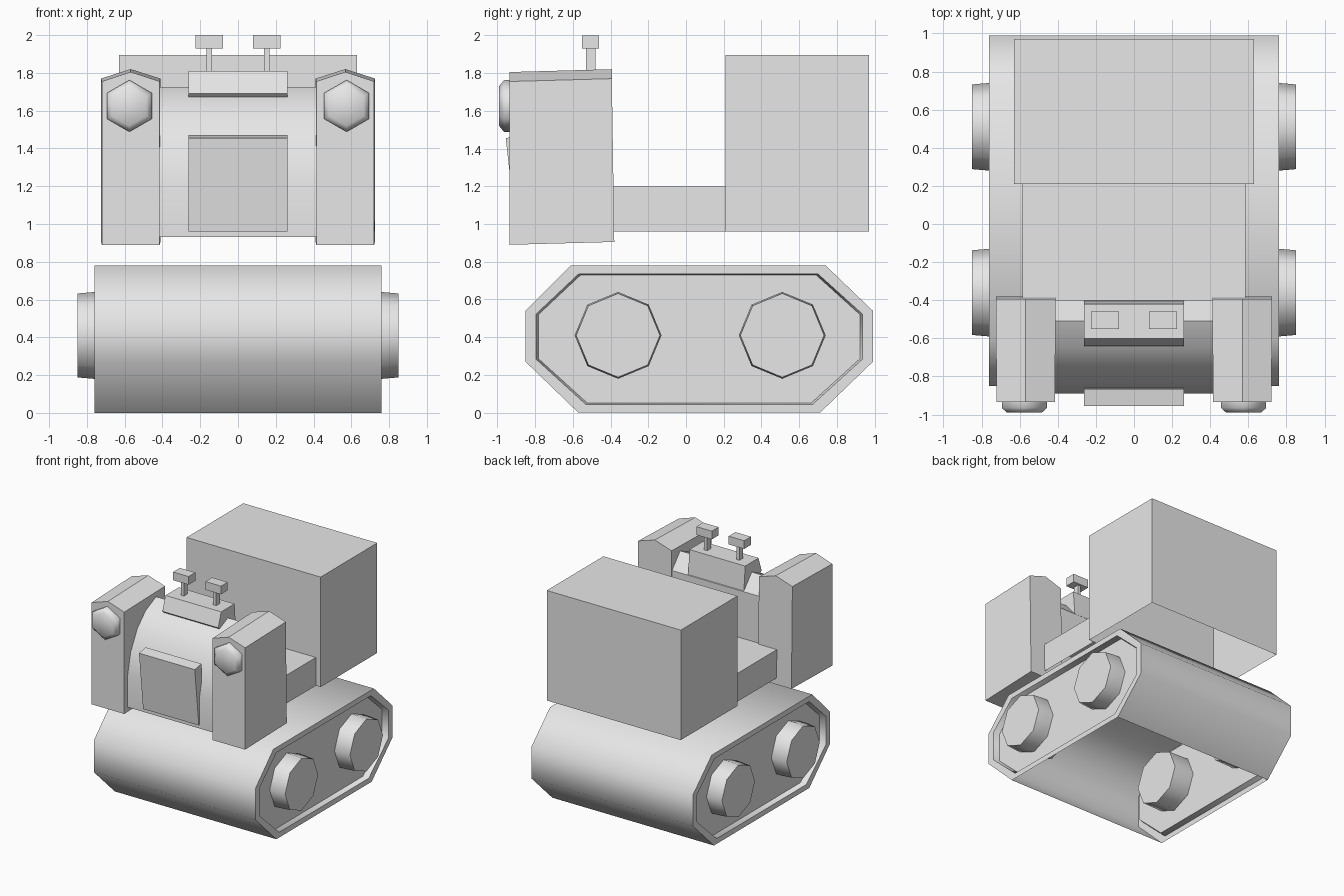
import bpy, bmesh, math

if "Cube" in bpy.data.objects:
    bpy.data.objects.remove(bpy.data.objects["Cube"], do_unlink=True)

grey = bpy.data.materials.new("plain grey")
grey.use_nodes = True
grey.diffuse_color = (0.8, 0.8, 0.8, 1)
grey.node_tree.nodes["Principled BSDF"].inputs["Base Color"].default_value = (0.8, 0.8, 0.8, 1)


def loft(name, rings, smooth=None, open_bottom=False):
    """Skin a stack of matching rings, cap both ends, optionally drop the underside."""
    bm = bmesh.new()
    loops = [[bm.verts.new(p) for p in ring] for ring in rings]
    n = len(loops[0])
    for a, b in zip(loops, loops[1:]):
        for i in range(n):
            j = (i + 1) % n
            bm.faces.new((a[i], a[j], b[j], b[i]))
    bm.faces.new(loops[0])
    bm.faces.new(loops[-1])
    bmesh.ops.recalc_face_normals(bm, faces=bm.faces)
    if open_bottom:
        low = min(v.co.z for v in bm.verts) + 0.001
        under = [f for f in bm.faces if all(v.co.z < low for v in f.verts)]
        bmesh.ops.delete(bm, geom=under, context='FACES_ONLY')
    mesh = bpy.data.meshes.new(name)
    bm.to_mesh(mesh)
    bm.free()
    mesh.materials.append(grey)
    obj = bpy.data.objects.new(name, mesh)
    bpy.context.collection.objects.link(obj)
    if smooth:
        bpy.ops.object.select_all(action='DESELECT')
        obj.select_set(True)
        bpy.context.view_layer.objects.active = obj
        bpy.ops.object.shade_smooth_by_angle(angle=math.radians(smooth))
    return obj


def side_profile(profile, x):
    return [(x, y, z) for y, z in profile]


def extrude_x(name, profile, half, **kw):
    return loft(name, [side_profile(profile, -half), side_profile(profile, half)], **kw)


def box(name, x0, x1, y0, y1, z0, z1, **kw):
    rect = [(y0, z0), (y1, z0), (y1, z1), (y0, z1)]
    return loft(name, [side_profile(rect, x0), side_profile(rect, x1)], **kw)


def polygon(n, r, phase=0):
    return [(r * math.cos(phase + math.tau * i / n), r * math.sin(phase + math.tau * i / n))
            for i in range(n)]


# Track shell: wide belt with recessed end panels and an open underside
belt = [(-0.57, 0), (0.71, 0), (0.99, 0.27), (0.99, 0.54),
        (0.74, 0.78), (-0.61, 0.78), (-0.85, 0.54), (-0.85, 0.27)]


def shrunk(sy, sz):
    return [(0.07 + (y - 0.07) * sy, 0.39 + (z - 0.39) * sz) for y, z in belt]


rim, panel = shrunk(0.94, 0.885), shrunk(0.925, 0.87)
loft("track_belt", [side_profile(p, x) for p, x in
     ((panel, -0.71), (rim, -0.76), (belt, -0.76), (belt, 0.76), (rim, 0.76), (panel, 0.71))],
     smooth=60, open_bottom=True)

# Eight-sided wheels passing through the end panels
for side, label in ((1, "left"), (-1, "right")):
    for y, place in ((-0.36, "front"), (0.51, "rear")):
        rings = [[(side * x, y + a, 0.41 + b) for a, b in polygon(8, r, math.pi / 2)]
                 for x, r in ((0.53, 0.225), (0.76, 0.23), (0.85, 0.222))]
        loft(f"{place}_wheel_{label}", rings, smooth=60)

# Rear cabinet and the low seat in front of it
box("rear_cabinet", -0.63, 0.63, 0.21, 0.97, 0.96, 1.895, open_bottom=True)
box("seat", -0.585, 0.585, -0.40, 0.21, 0.96, 1.2, open_bottom=True)

# Rounded hood between the pillars
hood = [(-0.40, 0.93), (-0.89, 0.93), (-0.89, 1.2), (-0.85, 1.38), (-0.76, 1.55),
        (-0.65, 1.66), (-0.51, 1.725), (-0.40, 1.6)]
extrude_x("hood", hood, 0.43, smooth=30)

# Tilted front panel
extrude_x("front_panel", [(-0.90, 0.96), (-0.955, 1.455), (-0.865, 1.47), (-0.85, 0.96)], 0.262)

# Control console with two levers
extrude_x("console", [(-0.64, 1.69), (-0.60, 1.81), (-0.42, 1.81), (-0.40, 1.56), (-0.5, 1.56)], 0.262)
for side, label in ((1, "left"), (-1, "right")):
    x = side * 0.152
    box(f"lever_stem_{label}", x - 0.014, x + 0.014, -0.53, -0.48, 1.8, 1.94)
    box(f"lever_grip_{label}", x - 0.073, x + 0.073, -0.55, -0.46, 1.93, 2.0)

# Peaked side pillars with six-sided lamps
for side, label in ((1, "left"), (-1, "right")):
    c = side * 0.568

    def pillar_ring(half, y_low, y_top, lift):
        return [(c - half, y_low, 0.89 + lift), (c + half, y_low, 0.89 + lift),
                (c + half, y_top, 1.755 + lift), (c, y_top, 1.805 + lift),
                (c - half, y_top, 1.755 + lift)]

    loft(f"pillar_{label}", [pillar_ring(0.153, -0.935, -0.935, 0),
                             pillar_ring(0.157, -0.38, -0.393, 0.015)])
    lamp = [[(side * 0.575 + a, y, 1.625 + b) for a, b in polygon(6, r, math.pi / 2)]
            for y, r in ((-0.92, 0.137), (-0.965, 0.137), (-0.99, 0.105))]
    loft(f"lamp_{label}", lamp, smooth=75)
